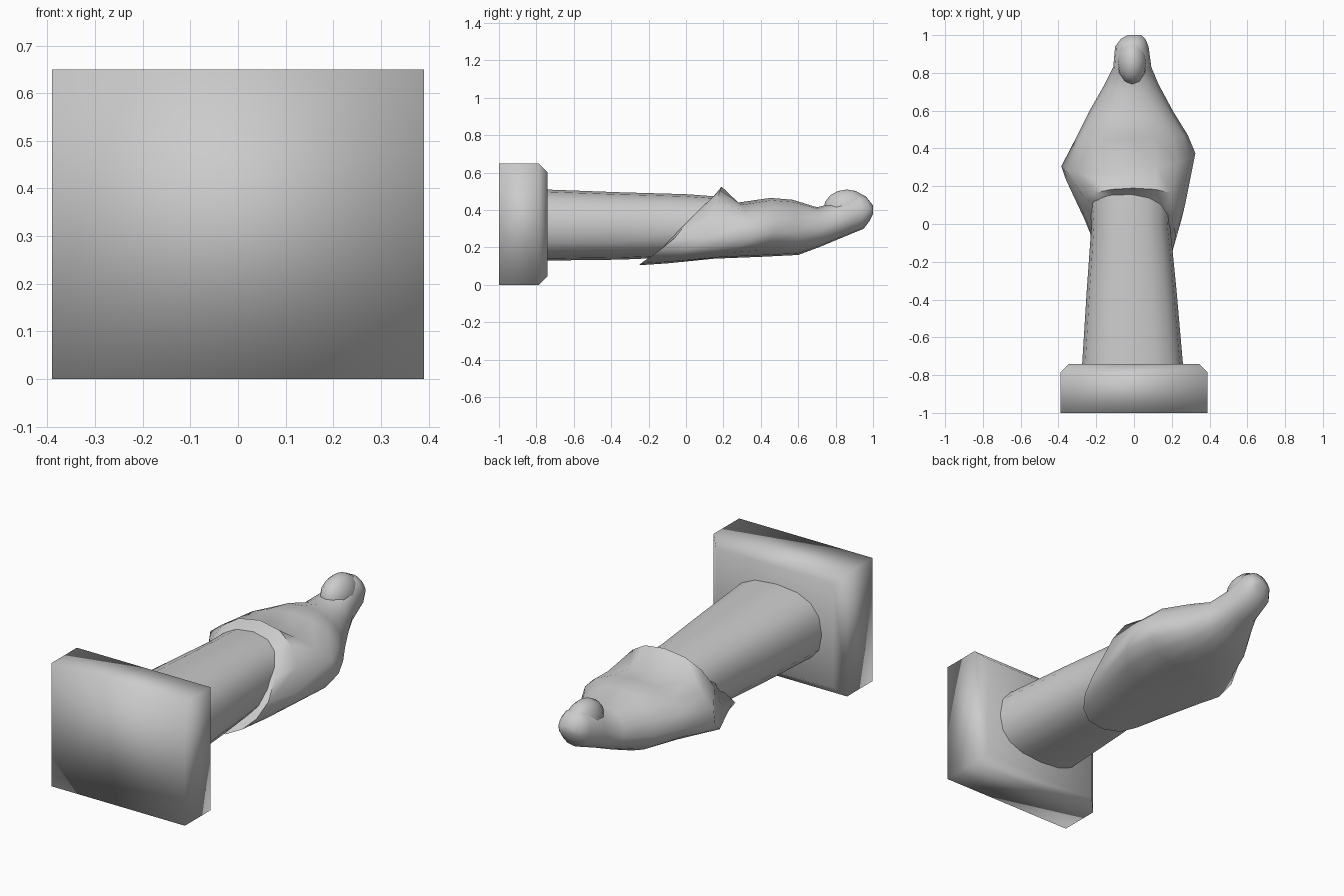
import bpy, bmesh, math
from mathutils import Matrix, Vector

if "Cube" in bpy.data.objects:
    bpy.data.objects.remove(bpy.data.objects["Cube"])


def finish(bm, name, angle):
    bmesh.ops.recalc_face_normals(bm, faces=bm.faces)
    me = bpy.data.meshes.new(name)
    bm.to_mesh(me)
    bm.free()
    ob = bpy.data.objects.new(name, me)
    bpy.context.collection.objects.link(ob)
    bpy.context.view_layer.objects.active = ob
    for o in bpy.context.selected_objects:
        o.select_set(False)
    ob.select_set(True)
    bpy.ops.object.shade_smooth_by_angle(angle=math.radians(angle))
    return ob


def loft(name, rings, n=16, angle=60):
    """Skin rings of (y front, y side, y back, x left, x right,
    z back, z widest, z front, roundness, side skew)."""
    bm = bmesh.new()
    loops = []
    for yf, ys, yb, xl, xr, zb, zw, zt, p, skew in rings:
        loop = []
        for i in range(n):
            t = 2 * math.pi * i / n
            c, s = math.cos(t), math.sin(t)
            cc = math.copysign(abs(c) ** p, c)
            ss = abs(s) ** p
            x = (xl + xr) / 2 + (xr - xl) / 2 * cc
            z = zw + ((zt - zw) if s > 0 else (zb - zw)) * ss
            y = ys + ((yf - ys) if s > 0 else (yb - ys)) * abs(s) + skew * c
            loop.append(bm.verts.new((x, y, z)))
        loops.append(loop)
    for a, b in zip(loops, loops[1:]):
        for i in range(n):
            j = (i + 1) % n
            bm.faces.new((a[i], a[j], b[j], b[i]))
    bm.faces.new(loops[0])
    bm.faces.new(loops[-1])
    return finish(bm, name, angle)


# Square plinth, chamfered on the side facing the figure
bm = bmesh.new()
bmesh.ops.create_cube(bm, size=1, matrix=Matrix.Translation((0, -0.87, 0.325))
                      @ Matrix.Diagonal((0.78, 0.26, 0.65, 1)))
rim = [e for e in bm.edges if all(v.co.y > -0.8 for v in e.verts)]
bmesh.ops.bevel(bm, geom=rim, offset=0.047, segments=1, affect='EDGES')
finish(bm, "plinth", 120)

# Long robe, from the plinth up to inside the shawl
loft("robe", [
    (-0.75, -0.75, -0.75, -0.275, 0.26, 0.13, 0.31, 0.51, 0.8, 0),
    (-0.35, -0.35, -0.35, -0.25, 0.225, 0.135, 0.31, 0.495, 0.82, 0),
    (0.0, 0.0, 0.0, -0.225, 0.19, 0.15, 0.3, 0.485, 0.85, 0),
    (0.2, 0.2, 0.2, -0.24, 0.2, 0.19, 0.3, 0.47, 0.85, 0),
])

# Shawl and hood: slanted hem, wide elbows, narrowing to the crown
loft("shawl", [
    (0.15, -0.04, -0.25, -0.225, 0.22, 0.105, 0.25, 0.465, 0.85, -0.02),
    (0.19, 0.10, -0.10, -0.28, 0.27, 0.115, 0.25, 0.525, 0.88, 0),
    (0.28, 0.34, 0.15, -0.385, 0.325, 0.14, 0.26, 0.44, 0.9, 0.035),
    (0.45, 0.46, 0.40, -0.31, 0.285, 0.15, 0.28, 0.465, 0.92, 0.01),
    (0.57, 0.60, 0.60, -0.235, 0.205, 0.16, 0.28, 0.455, 0.92, 0),
    (0.70, 0.74, 0.72, -0.155, 0.13, 0.205, 0.30, 0.415, 0.9, 0),
    (0.80, 0.83, 0.84, -0.11, 0.092, 0.255, 0.34, 0.44, 0.9, 0),
    (0.92, 0.94, 0.95, -0.1, 0.077, 0.30, 0.39, 0.485, 0.9, 0),
    (0.96, 0.98, 0.98, -0.07, 0.06, 0.34, 0.40, 0.475, 0.95, 0),
    (1.0, 1.0, 1.0, -0.035, 0.04, 0.38, 0.40, 0.425, 1.0, 0),
])

# Face, emerging from the hood
bm = bmesh.new()
bmesh.ops.create_uvsphere(bm, u_segments=12, v_segments=8, radius=1)
for v in bm.verts:
    v.co = Vector((-0.01 + 0.08 * v.co.x, 0.86 + 0.125 * v.co.y,
                   0.405 + 0.105 * v.co.z))
finish(bm, "face", 60)
